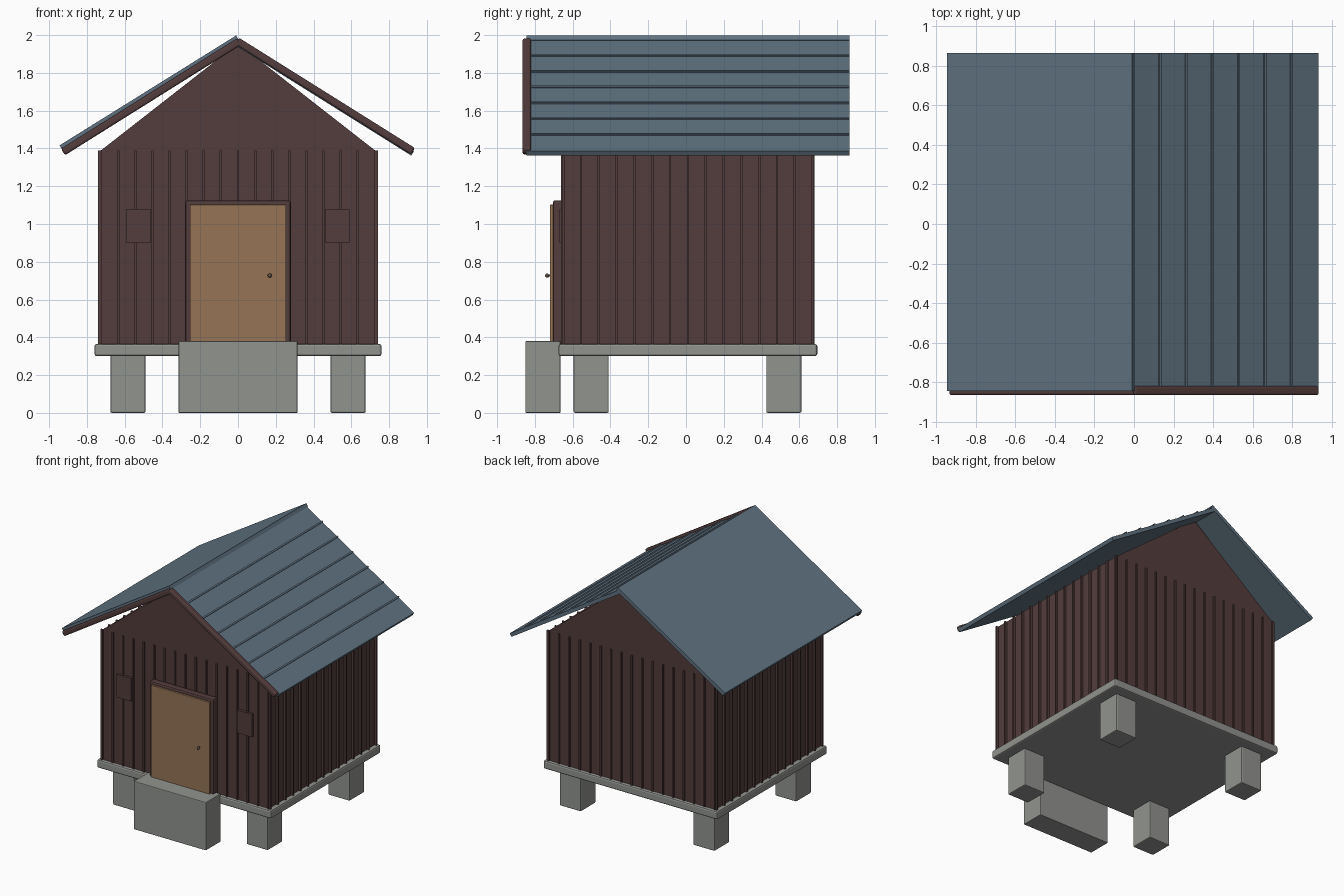
import bpy, bmesh
from mathutils import Vector

cube = bpy.data.objects.get("Cube")
if cube:
    bpy.data.objects.remove(cube, do_unlink=True)


def material(name, rgb):
    m = bpy.data.materials.new(name)
    m.use_nodes = True
    m.diffuse_color = (*rgb, 1)
    m.node_tree.nodes["Principled BSDF"].inputs["Base Color"].default_value = (*rgb, 1)
    return m


brown = material("dark_brown_timber", (0.087, 0.045, 0.045))
steel = material("blue_grey_roofing", (0.117, 0.171, 0.220))
tan = material("tan_door_wood", (0.305, 0.174, 0.093))
concrete = material("grey_concrete", (0.285, 0.295, 0.275))
metal = material("dark_metal", (0.11, 0.08, 0.06))


def prism(name, outline, y0, y1, mat, bevel=0, segments=2):
    """Extrude an x-z outline from y0 to y1, optionally rounding its edges."""
    bm = bmesh.new()
    face = bm.faces.new([bm.verts.new((x, y0, z)) for x, z in outline])
    ext = bmesh.ops.extrude_face_region(bm, geom=[face])["geom"]
    bmesh.ops.translate(bm, vec=(0, y1 - y0, 0),
                        verts=[v for v in ext if isinstance(v, bmesh.types.BMVert)])
    bmesh.ops.recalc_face_normals(bm, faces=bm.faces[:])
    me = bpy.data.meshes.new(name)
    bm.to_mesh(me)
    bm.free()
    me.materials.append(mat)
    ob = bpy.data.objects.new(name, me)
    bpy.context.collection.objects.link(ob)
    if bevel:
        mod = ob.modifiers.new("rounded_edges", 'BEVEL')
        mod.width = bevel
        mod.segments = segments
    return ob


def box(name, xs, ys, zs, mat, bevel=0):
    (a, b), (c, d) = xs, zs
    return prism(name, [(a, c), (b, c), (b, d), (a, d)], ys[0], ys[1], mat, bevel)


def sloped(name, start, end, thick, ys, mat, bevel=0):
    """Board whose top line runs from start to end, with its thickness below."""
    a, b = Vector(start), Vector(end)
    d = (b - a).normalized()
    n = Vector((-d.y, d.x))
    if n.y > 0:
        n = -n
    return prism(name, [a, b, b + n * thick, a + n * thick], ys[0], ys[1], mat, bevel, 3)


# Foundation
box("floor_slab", (-0.76, 0.76), (-0.675, 0.695), (0.30, 0.365), concrete, 0.012)
for side, x in (("right", -0.583), ("left", 0.583)):
    for end, y in (("front", -0.502), ("back", 0.518)):
        box(f"{end}_{side}_pier", (x - 0.093, x + 0.093), (y - 0.093, y + 0.093),
            (0, 0.31), concrete, 0.008)
box("front_step", (-0.315, 0.315), (-0.85, -0.665), (0, 0.38), concrete, 0.005)

# Wall body with both gables
W, FRONT, BACK, BASE, EAVE = 0.725, -0.65, 0.67, 0.36, 1.39
prism("house_body", [(-W, BASE), (W, BASE), (W, EAVE), (0, 1.956), (-W, EAVE)],
      FRONT, BACK, brown)

# Battens over the plank joints
H, OUT = 0.006, 0.011
for i in range(17):
    x = -W + 2 * W * i / 16
    box("front_batten", (x - H, x + H), (FRONT - OUT, FRONT + H), (BASE, EAVE), brown)
    box("back_batten", (x - H, x + H), (BACK - H, BACK + OUT), (BASE, EAVE), brown)
for i in range(15):
    y = FRONT + (BACK - FRONT) * i / 14
    for side, s in (("right", -1), ("left", 1)):
        box(f"{side}_batten", sorted((s * (W - H), s * (W + 0.017))), (y - H, y + H),
            (BASE, EAVE), brown)

# Door, frame and knob
box("door_frame", (-0.28, 0.28), (-0.705, -0.65), (BASE, 1.125), brown, 0.012)
box("door", (-0.255, 0.255), (-0.72, -0.66), (BASE, 1.102), tan, 0.003)
bpy.ops.mesh.primitive_uv_sphere_add(segments=16, ring_count=8, radius=0.011,
                                     location=(0.168, -0.735, 0.727))
knob = bpy.context.object
knob.name = "door_knob"
knob.data.materials.append(metal)
bpy.ops.object.shade_smooth()
bpy.ops.mesh.primitive_cylinder_add(vertices=12, radius=0.005, depth=0.02,
                                    location=(0.168, -0.726, 0.727),
                                    rotation=(1.5708, 0, 0))
bpy.context.object.name = "knob_stem"
bpy.context.object.data.materials.append(metal)

# Window shutters
for side, x in (("right", -0.527), ("left", 0.527)):
    box(f"{side}_shutter", (x - 0.064, x + 0.064), (-0.671, -0.645), (0.90, 1.08), brown)

# Roof slabs
ROOF = (-0.845, 0.865)
sloped("right_roof", (-0.01, 1.998), (-0.945, 1.416), 0.028, ROOF, steel)
sloped("left_roof", (-0.012, 1.977), (0.932, 1.386), 0.028, ROOF, steel)

# Standing seams on the left slope
RISE = 0.626
for i in range(1, 7):
    x = 0.133 * i
    z = 1.979 - RISE * x
    sloped("roof_seam", (x - 0.005, z + 0.005 * RISE), (x + 0.005, z - 0.005 * RISE),
           0.018, (-0.835, 0.865), steel)

# Rounded barge boards along the front edge
for side, s in (("right", -1), ("left", 1)):
    z = 1.986 if s > 0 else 1.982
    sloped(f"{side}_barge_board", (s * 0.005, z), (s * 0.937, z - 0.584), 0.04,
           (-0.865, -0.82), brown, 0.011)
